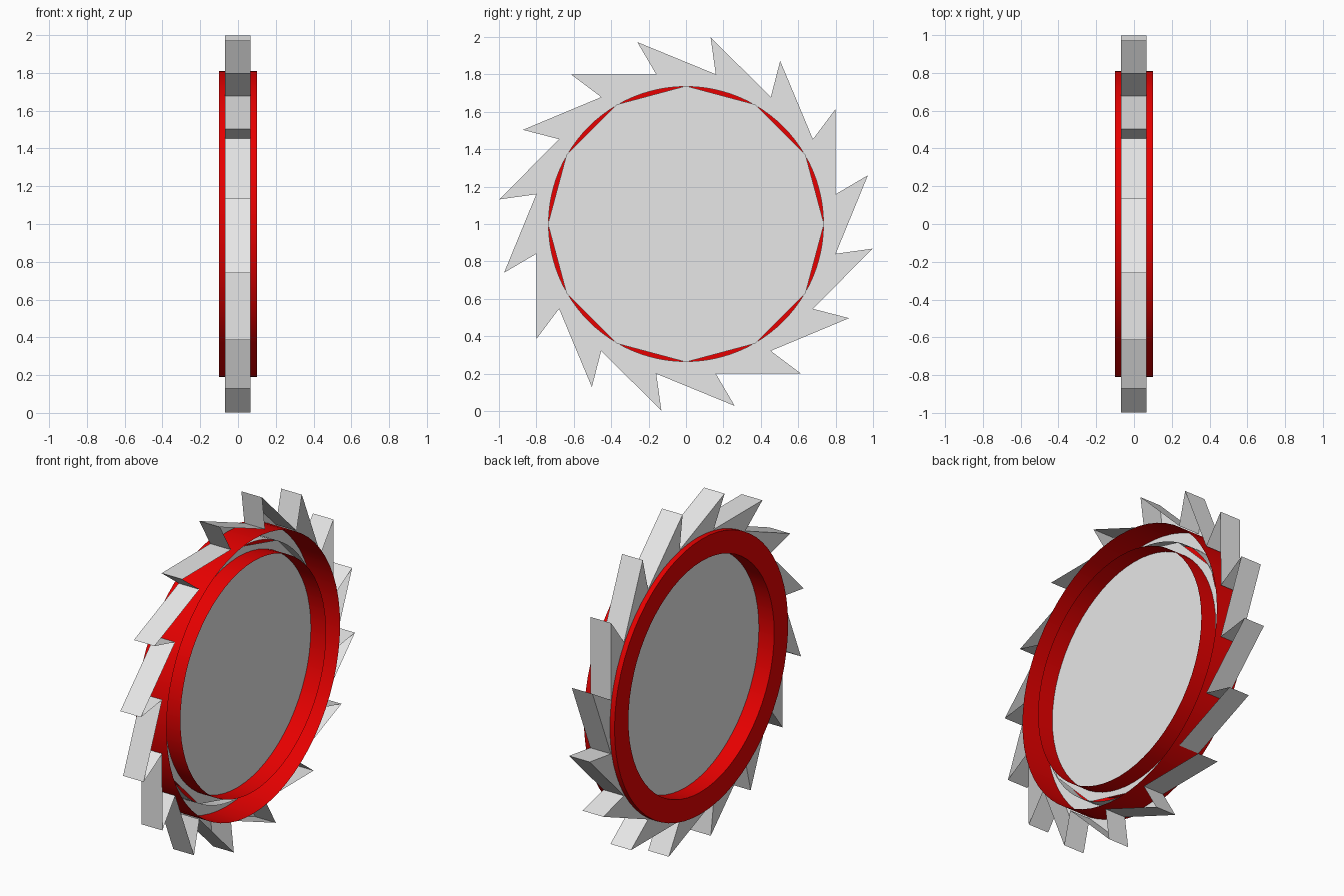
import bpy, bmesh, math
from math import sin, cos, radians

if "Cube" in bpy.data.objects:
    bpy.data.objects.remove(bpy.data.objects["Cube"])


def material(name, rgb):
    m = bpy.data.materials.new(name)
    m.diffuse_color = (*rgb, 1)
    m.use_nodes = True
    m.node_tree.nodes["Principled BSDF"].inputs["Base Color"].default_value = m.diffuse_color
    return m


RED = material("red", (0.8, 0.0, 0.0))
GREY = material("light grey", (0.8, 0.8, 0.8))


def circle(r, n, start=0.0):
    """Points (y, z) running from the top towards +y."""
    return [(r * sin(start + i * math.tau / n), r * cos(start + i * math.tau / n))
            for i in range(n)]


def strips(name, loops, mat, smooth):
    """Join successive (x, points) loops with quads; a single loop becomes a flat face."""
    bm = bmesh.new()
    rows = [[bm.verts.new((x, y, 1 + z)) for y, z in pts] for x, pts in loops]
    for a, b in zip(rows, rows[1:]):
        n = len(a)
        for i in range(n):
            j = (i + 1) % n
            bm.faces.new((a[i], a[j], b[j], b[i]))
    if len(rows) == 1:
        bm.faces.new(rows[0])
    me = bpy.data.meshes.new(name)
    bm.to_mesh(me)
    bm.free()
    me.materials.append(mat)
    ob = bpy.data.objects.new(name, me)
    bpy.context.collection.objects.link(ob)
    if smooth:
        bpy.ops.object.select_all(action='DESELECT')
        ob.select_set(True)
        bpy.context.view_layer.objects.active = ob
        bpy.ops.object.shade_smooth_by_angle(angle=radians(30))
    return ob


# Red rim: channel closed on the left side and open on the right
N = 64
outer, inner = circle(0.81, N), circle(0.68, N)
strips("rim", [(0.1, outer), (-0.1, outer), (-0.1, inner), (0.1, inner)], RED, True)

# Toothed ring: 16 hooked teeth, open on the right side
TEETH, SPLIT = 16, 5
step = math.tau / TEETH
outline = []
for k in range(TEETH):
    a1 = (k + 1.5) * step
    tip_a = k * step + radians(7.5)
    foot = (0.816 * sin(a1 - step), 0.816 * cos(a1 - step))
    root = (0.816 * sin(a1), 0.816 * cos(a1))
    tip = (1.007 * sin(tip_a), 1.007 * cos(tip_a))
    outline.append(foot)
    for i in range(SPLIT):
        t = i / SPLIT
        outline.append((tip[0] + (root[0] - tip[0]) * t, tip[1] + (root[1] - tip[1]) * t))
hole = circle(0.735, len(outline), 0.5 * step)
strips("toothed_ring", [(0.065, outline), (-0.07, outline), (-0.07, hole), (0.01, hole)],
       GREY, False)

# Twelve-sided centre plate
strips("centre_plate", [(0.0, circle(0.738, 12))], GREY, False)
